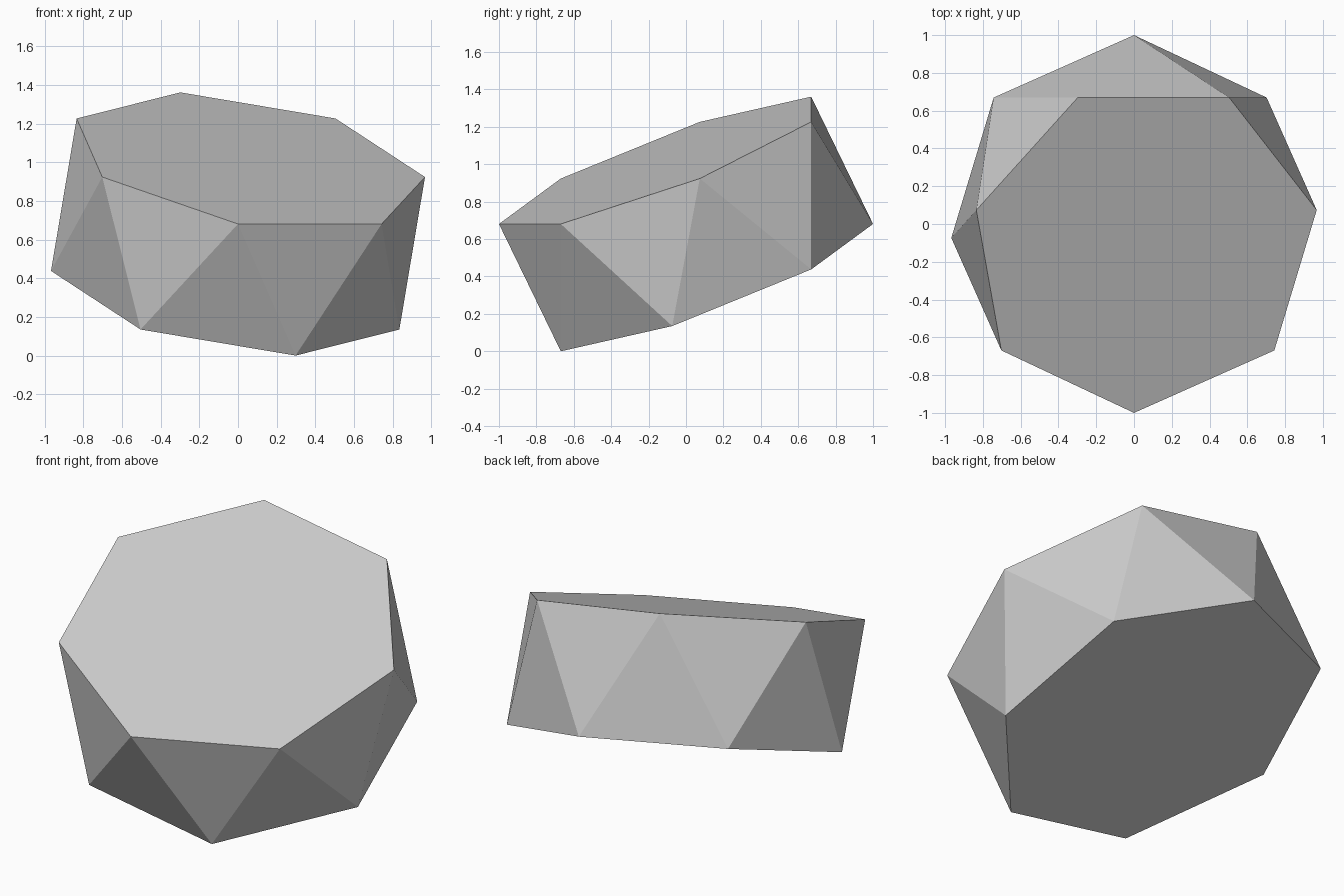
import bpy, bmesh
from math import sin, cos, pi, sqrt, atan2, asin
from mathutils import Matrix, Vector

if "Cube" in bpy.data.objects:
    bpy.data.objects.remove(bpy.data.objects["Cube"])

# Uniform seven-sided antiprism inscribed in a unit sphere
N = 7
ratio_r = 1 / (2 * sin(pi / N))
ratio_h = sqrt(1 - 0.25 / cos(pi / (2 * N)) ** 2) / 2
edge = 1 / sqrt(ratio_r ** 2 + ratio_h ** 2)
radius, half_height = edge * ratio_r, edge * ratio_h

# Tilt brings one top edge level with the centre; spin puts its end at y = -1
tilt = atan2(half_height, radius * cos(pi / N))
spin = asin(edge / 2)
pose = Matrix.Rotation(spin, 3, 'Z') @ Matrix.Rotation(tilt, 3, 'X')

# Top ring and its point reflection, the bottom ring
ring = []
for k in range(N):
    a = -pi / 2 + (2 * k + 1) * pi / N
    ring.append(pose @ Vector((radius * cos(a), radius * sin(a), half_height)))
points = ring + [-p for p in ring]
lift = Vector((0, 0, -min(p.z for p in points)))

# Two heptagons joined by a band of triangles
bm = bmesh.new()
top = [bm.verts.new(p + lift) for p in ring]
bottom = [bm.verts.new(lift - p) for p in ring]
bm.faces.new(top)
bm.faces.new(bottom[::-1])
for k in range(N):
    j = (k + 1) % N
    # the bottom vertex below the middle of top edge k
    m = (k + N // 2 + 1) % N
    bm.faces.new((top[j], top[k], bottom[m]))
    bm.faces.new((bottom[m], bottom[(m + 1) % N], top[j]))
bmesh.ops.recalc_face_normals(bm, faces=bm.faces)

mesh = bpy.data.meshes.new("antiprism")
bm.to_mesh(mesh)
bm.free()
bpy.context.collection.objects.link(bpy.data.objects.new("antiprism", mesh))
